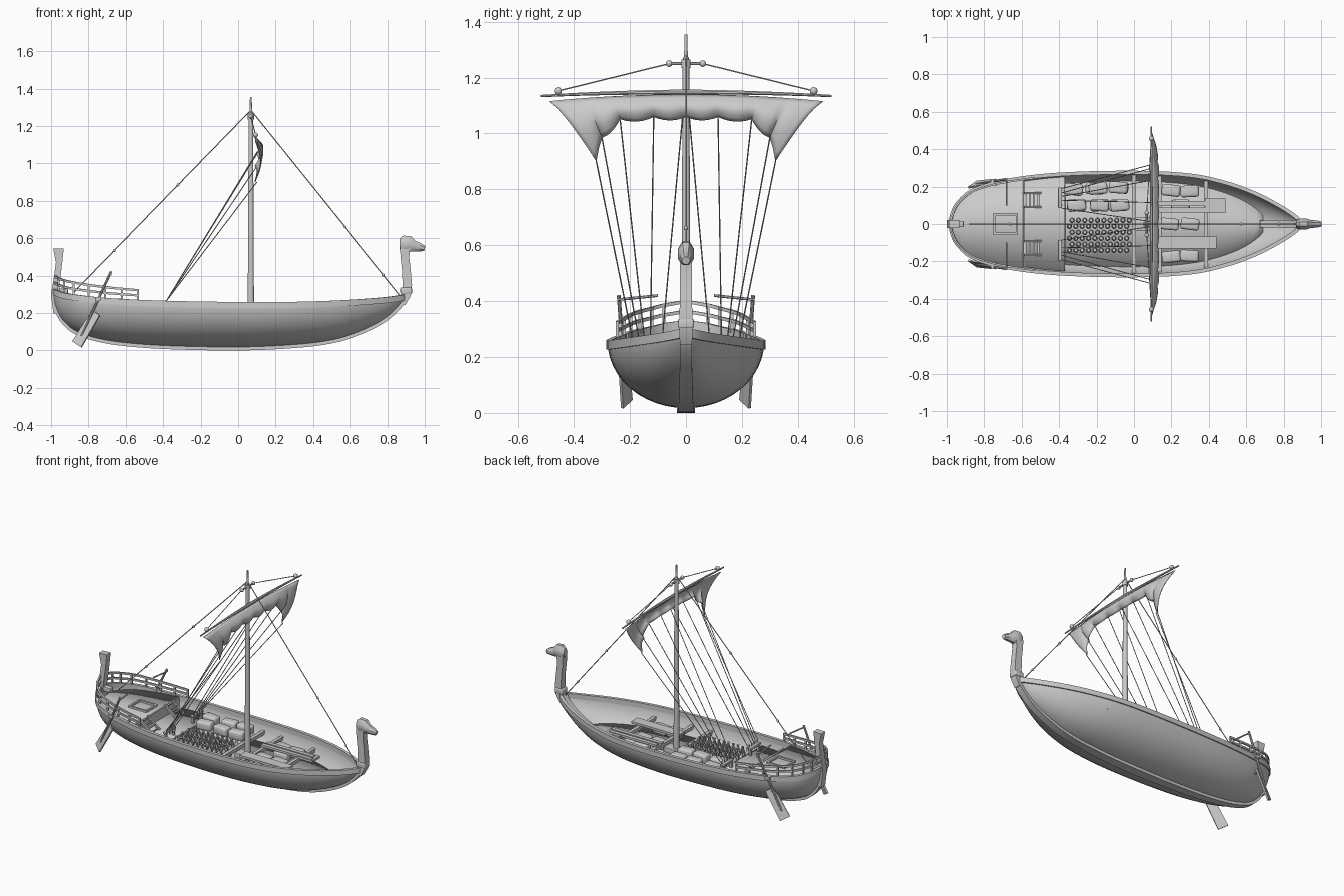
import bpy, bmesh, math, random
from mathutils import Vector as V

if "Cube" in bpy.data.objects:
    bpy.data.objects.remove(bpy.data.objects["Cube"])
random.seed(4)
X, Y, Z = V((1, 0, 0)), V((0, 1, 0)), V((0, 0, 1))


def add(name, bm, angle=35):
    bmesh.ops.recalc_face_normals(bm, faces=bm.faces)
    me = bpy.data.meshes.new(name)
    bm.to_mesh(me)
    bm.free()
    for p in me.polygons:
        p.use_smooth = True
    me.set_sharp_from_angle(angle=math.radians(angle))
    ob = bpy.data.objects.new(name, me)
    bpy.context.collection.objects.link(ob)
    return ob


def grid(name, rows, closed=False, thick=0, angle=35):
    bm = bmesh.new()
    vs = [[bm.verts.new(p) for p in r] for r in rows]
    n = len(rows[0])
    for a, b in zip(vs, vs[1:]):
        for j in range(n if closed else n - 1):
            k = (j + 1) % n
            bm.faces.new((a[j], a[k], b[k], b[j]))
    if closed:
        bm.faces.new(vs[0])
        bm.faces.new(vs[-1])
    ob = add(name, bm, angle)
    if thick:
        m = ob.modifiers.new("thickness", 'SOLIDIFY')
        m.thickness, m.offset = thick, 0
    return ob


def sweep(name, pts, w, h, n=4, side=None):
    """Carry an n-sided section of width w and height h along a path."""
    pts = [V(p) for p in pts]
    ws = w if isinstance(w, (list, tuple)) else [w] * len(pts)
    hs = h if isinstance(h, (list, tuple)) else [h] * len(pts)
    k = math.sqrt(.5) if n == 4 else .5
    rows = []
    for i, p in enumerate(pts):
        t = (pts[min(i + 1, len(pts) - 1)] - pts[max(i - 1, 0)]).normalized()
        s = (V(side) if side else t.cross(Z)).normalized()
        u = s.cross(t).normalized()
        a = [2 * math.pi * (j + .5) / n for j in range(n)]
        rows.append([p + s * ws[i] * k * math.cos(q) + u * hs[i] * k * math.sin(q) for q in a])
    return grid(name, rows, True)


def box(name, c, size, bevel=0, rot=0):
    bm = bmesh.new()
    bmesh.ops.create_cube(bm, size=1)
    bmesh.ops.scale(bm, vec=size, verts=bm.verts)
    if bevel:
        bmesh.ops.bevel(bm, geom=bm.edges[:], offset=bevel, segments=3, affect='EDGES', profile=.5)
    ob = add(name, bm)
    ob.location, ob.rotation_euler.z = c, rot
    return ob


def ball(name, c, r):
    bm = bmesh.new()
    bmesh.ops.create_uvsphere(bm, u_segments=10, v_segments=7, radius=r)
    add(name, bm, 60).location = c


# Hull stations: x, half width, sheer height, keel height
ST = [(-.98, .02, .325, .26), (-.965, .07, .318, .22), (-.93, .125, .305, .16), (-.85, .185, .292, .1),
      (-.68, .232, .275, .055), (-.4, .265, .262, .03), (0, .275, .255, .022), (.3, .26, .256, .035),
      (.5, .217, .262, .06), (.65, .162, .27, .105), (.78, .095, .28, .17), (.86, .042, .29, .24), (.89, .012, .297, .285)]
P = [V(s) for s in ST]
DS = []
for i in range(len(P) - 1):
    p0, p1, p2, p3 = P[max(i - 1, 0)], P[i], P[i + 1], P[min(i + 2, len(P) - 1)]
    for k in range(5):
        t = k / 5
        DS.append(.5 * (2 * p1 + (p2 - p0) * t + (2 * p0 - 5 * p1 + 4 * p2 - p3) * t * t + (3 * p1 - p0 - 3 * p2 + p3) * t ** 3))
DS.append(P[-1])


def at(x):
    for a, b in zip(DS, DS[1:]):
        if a[0] <= x <= b[0]:
            return a.lerp(b, (x - a[0]) / (b[0] - a[0]))
    return DS[0] if x < 0 else DS[-1]


def halfw(x, z):
    _, w, s, k = at(x)
    d = (s - z) / (s - k)
    return w * math.sqrt(max(0, 1 - d * d))


arc = [math.pi * (j / 24 - .5) for j in range(25)]
grid("hull", [[(x, w * math.sin(t), s - (s - k) * math.cos(t)) for t in arc] for x, w, s, k in DS], thick=.01)
loop = [(x, w, s - .012) for x, w, s, k in reversed(DS)] + [(x, -w, s - .012) for x, w, s, k in DS]
sweep("gunwale", loop, .02, .032)
sweep("keel", [(x, 0, k - .008) for x, w, s, k in DS], [.044 + .02 * max(0, 1 - abs(x) / .8) for x, *_ in DS], .028, side=Y)
sweep("inner_stem", [(x, 0, at(x)[3] + .015) for x in (.68, .74, .8, .85, .88)], .036, .03, side=Y)

# Stem and stern posts, carved head
sweep("stern_post", [(-.965, 0, .2), (-.982, 0, .3), (-.966, 0, .4), (-.957, 0, .47), (-.96, 0, .545)],
      [.044, .044, .042, .04, .042], [.045, .037, .034, .034, .056], side=Y)
box("stern_knee", (-.945, 0, .315), (.07, .034, .03), .004)
sweep("bow_post", [(.875, 0, .255), (.902, 0, .3), (.907, 0, .35), (.902, 0, .43), (.894, 0, .5), (.896, 0, .56)],
      [.044, .046, .046, .042, .042, .046], [.05, .05, .05, .046, .046, .056], side=Y)
box("bow_collar", (.901, 0, .32), (.062, .056, .034), .006)
sweep("carved_head", [(.865, 0, .57), (.885, 0, .57), (.92, 0, .57), (.94, 0, .558), (.98, 0, .55), (1, 0, .545)],
      [.035, .062, .062, .048, .04, .03], [.06, .096, .09, .065, .045, .03], 8, Y)


# Decks, steps and beams
def deck(name, x0, x1, z):
    xs = [x0 + (x1 - x0) * i / 30 for i in range(31)]
    grid(name, [[(x, -halfw(x, z), z), (x, 0, z), (x, halfw(x, z), z)] for x in xs], thick=.01)


deck("stern_deck", -.975, -.59, .262)
deck("middle_deck", -.6, -.37, .195)
deck("hold_floor", -.4, .69, .13)
for x, z0, z1 in ((-.59, .195, .262), (-.37, .13, .195)):
    box("bulkhead", (x, 0, (z0 + z1) / 2), (.014, 2 * halfw(x, z0), z1 - z0))
for x in (0, .135, .385):
    box("cross_beam", (x, 0, .185), (.022, 2 * halfw(x, .185), .022))
for s in (1, -1):
    box("hatch_side", (-.685, s * .052, .27), (.13, .012, .018))
    box("hatch_end", (-.685 + s * .06, 0, .27), (.012, .1, .018))
    # Ladders to the middle deck
    for y in (.09, .165):
        sweep("ladder_side", [(-.59, s * y, .27), (-.5, s * y, .2)], .01, .014)
    for i in range(4):
        box("ladder_rung", (-.58 + i * .023, s * .1275, .262 - i * .018), (.01, .075, .007))
    # Belaying racks
    box("belaying_rail", (-.395, s * .14, .245), (.02, .11, .014), .003)
    for y in (.1, .18):
        box("rack_post", (-.395, s * y, .22), (.014, .014, .055))
    for i in range(4):
        sweep("belaying_pin", [(-.385, s * (.1 + i * .027), .225), (-.385, s * (.1 + i * .027), .268)], .009, .009, 6, Y)
    # Stern railing
    rx = [-.53 - .45 * i / 18 for i in range(19)]
    for f in (.5, 1):
        pts = [(x, s * at(x)[1] * .97, at(x)[2] + f * (.055 + .035 * (-x - .53))) for x in rx]
        sweep("stern_rail", pts, .01, .012)
    for x in (-.535, -.62, -.71, -.8, -.88, -.93, -.96):
        _, w, z, _ = at(x)
        sweep("rail_post", [(x, s * w * .97, z - .01), (x, s * w * .97, z + .06 + .035 * (-x - .53))], .011, .011, side=Y)
    # Steering oars
    sweep("oar_shaft", [(-.68, s * .24, .42), (-.84, s * .214, .075)], .014, .014, 8)
    sweep("oar_blade", [(-.757, s * .225, .2), (-.79, s * .22, .15), (-.862, s * .211, .032)], [.05, .06, .066], .01,
          side=(.71, s * .5, -.46))
    sweep("tiller", [(-.68, s * .245, .405), (-.68, s * .1, .42)], .01, .01, 6)
    sweep("oar_peg", [(-.765, s * .17, .185), (-.765, s * .228, .185)], .014, .014, 6)
    sweep("oar_strap", [(-.75, s * .205, .275), (-.75, s * .24, .275)], .03, .02)

# Mast, yard and lifts
sweep("mast", [(.068, 0, z) for z in (.12, .3, .9, 1.27, 1.275, 1.355)], [.036, .034, .028, .024, .014, .01],
      [.036, .034, .028, .024, .014, .01], 12, Y)
box("mast_step", (.068, 0, .145), (.14, .07, .04), .004)
sweep("mast_collar", [(.068, 0, 1.235), (.068, 0, 1.265)], .034, .034, 12, Y)
sweep("mast_crossbar", [(.068, -.06, 1.25), (.068, .06, 1.25)], .012, .012, 8)
ys = [-.52 + 1.04 * i / 16 for i in range(17)]
yr = [.009 + .011 * (1 - abs(y) / .52) for y in ys]
sweep("yard", [(.093, y, 1.148 - .014 * (y / .52) ** 2) for y in ys], yr, yr, 8)
for s in (1, -1):
    ball("mast_block", (.068, s * .06, 1.25), .012)
    ball("yard_block", (.093, s * .457, 1.152), .014)
    sweep("yard_lift", [(.068, s * .06, 1.25), (.093, s * .457, 1.152)], .005, .005, 5)

# Brailed sail, gathered in scallops: top y, bottom y, bottom z
COL = [(0, 0, 1.06), (.115, .115, 1.06), (.255, .235, 1.052), (.37, .3, .985), (.49, .32, .9)]


def sail_row(i, f, s):
    a, b = V(COL[i]).lerp(V(COL[min(i + 1, 4)]), f), math.sin(math.pi * f)
    row = []
    for j in range(9):
        v = j / 8
        zt = 1.138 - .023 * (a.x / .49) ** 2
        y = a.x + (a.y - a.x) * v ** (.8 if i > 2 else 1)
        row.append((.094 + .032 * math.sin(math.pi * v * .93) + .012 * b * v - (.012 * v if i > 2 else 0),
                    s * y, zt + (a.z - zt) * v - (.012 * b * v if i < 3 else -.012 * b * v)))
    return row


half = [(i, k / 6) for i in range(4) for k in range(6)] + [(4, 0)]
rows = [sail_row(i, f, -1) for i, f in reversed(half)] + [sail_row(i, f, 1) for i, f in half[1:]]
grid("sail", rows, thick=.005, angle=50)

# Brails, stays and their blocks
BR = [(.32, .9, .19), (.3, .985, .167), (.235, 1.05, .148), (.115, 1.06, .127), (.012, 1.06, .085)]
for s in (1, -1):
    for y, z, yb in BR:
        sweep("brail_line", [(.1, s * y, z), (-.385, s * yb, .262)], .005, .005, 5)
for name, end, beads in (("backstay", V((-.88, 0, .31)), (.41, .77)), ("forestay", V((.865, 0, .295)), (.63, .89))):
    top = V((.068, 0, 1.285))
    sweep(name, [top, end], .006, .006, 5)
    for f in beads:
        ball(name + "_block", top.lerp(end, f), .008)

# Cargo bales, planks and jars
BALES = [(-.32, .185, 2), (-.2, .19, 2), (-.085, .195, 2), (-.3, .1, 2), (-.19, .1, 2), (-.08, .1, 2),
         (.19, .18, 1), (.295, .175, 1), (.19, 0, 1), (.3, 0, 1), (.19, -.175, 1), (.295, -.17, 1), (.24, .1, 1)]
for x, y, n in BALES:
    for k in range(n):
        box("cargo_bale", (x + random.uniform(-.01, .01), y, .162 + k * .05),
            (.1, .062, .055), .014, random.uniform(-.15, .15))
for x, y, z, l, w in ((.27, -.098, .205, .34, .065), (.3, .075, .205, .36, .025), (.3, .11, .205, .34, .025), (.435, .1, .2, .11, .08)):
    box("cargo_plank", (x, y, z), (l, w, .014))
PR = [(.003, 0), (.012, .03), (.0145, .055), (.006, .072), (.006, .082), (.009, .088)]
jar = grid("cargo_jar", [[(r * math.cos(a), r * math.sin(a), z) for a in [j * math.pi / 5 for j in range(10)]] for r, z in PR], True)
jar.location = (-.345, -.14, .133)
for i in range(10):
    for j in range(6):
        if i + j:
            o = jar.copy()
            o.location = (-.345 + i * .034 + (j % 2) * .014, -.14 + j * .032, .133)
            bpy.context.collection.objects.link(o)
